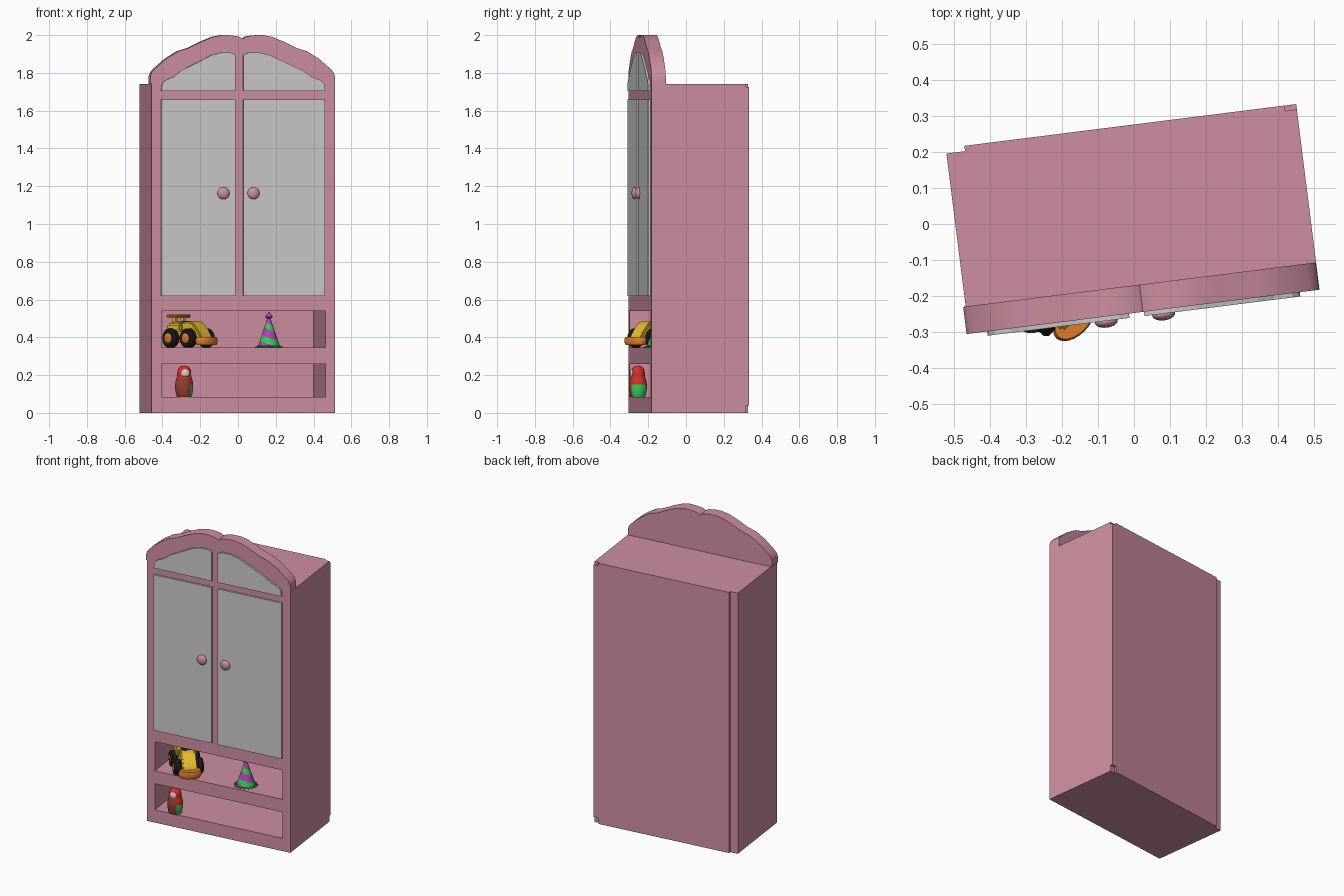
import bpy, bmesh, math
from mathutils import Matrix

if "Cube" in bpy.data.objects:
    bpy.data.objects.remove(bpy.data.objects["Cube"])

TURN = math.radians(7.17)          # the cabinet stands slightly turned
COLOURS = {
    "pink": (0.62, 0.275, 0.355), "light_grey": (0.61, 0.59, 0.60),
    "yellow": (0.80, 0.50, 0.03), "black": (0.012, 0.011, 0.01),
    "orange": (0.75, 0.20, 0.025), "purple": (0.42, 0.06, 0.45),
    "green": (0.04, 0.60, 0.10), "red": (0.65, 0.03, 0.025),
    "brown": (0.28, 0.05, 0.03), "pale": (0.75, 0.62, 0.56)}
MATS = {}
for n, c in COLOURS.items():
    MATS[n] = bpy.data.materials.new(n)
    MATS[n].diffuse_color = (*c, 1)


def finish(name, bm, mats, loc=(0, 0, 0), rot=(0, 0, TURN), smooth=False):
    bmesh.ops.recalc_face_normals(bm, faces=bm.faces)
    me = bpy.data.meshes.new(name)
    bm.to_mesh(me)
    bm.free()
    ob = bpy.data.objects.new(name, me)
    bpy.context.collection.objects.link(ob)
    for m in mats:
        me.materials.append(MATS[m])
    ob.location, ob.rotation_euler = loc, rot
    bpy.ops.object.select_all(action='DESELECT')
    ob.select_set(True)
    bpy.context.view_layer.objects.active = ob
    if smooth:
        bpy.ops.object.shade_smooth_by_angle(angle=math.radians(40))
    return ob


def plate(name, pts, y0, y1, mat, bevel=0, **kw):
    """Outline in x and z, extruded from y0 to y1."""
    bm = bmesh.new()
    f = bm.faces.new([bm.verts.new((x, y0, z)) for x, z in pts])
    r = bmesh.ops.extrude_face_region(bm, geom=[f])
    vs = [v for v in r["geom"] if isinstance(v, bmesh.types.BMVert)]
    bmesh.ops.translate(bm, verts=vs, vec=(0, y1 - y0, 0))
    if bevel:
        bmesh.ops.bevel(bm, geom=bm.edges[:], offset=bevel, segments=2, affect='EDGES')
    return finish(name, bm, [mat], **kw)


def box(name, x0, x1, y0, y1, z0, z1, mat, **kw):
    return plate(name, [(x0, z0), (x1, z0), (x1, z1), (x0, z1)], y0, y1, mat, **kw)


def lathe(name, prof, mats, n=24, rule=None, scale=(1, 1, 1), smooth=True, **kw):
    """Profile of (radius, z) turned around z; rule(angle, z) picks the colour."""
    bm = bmesh.new()
    rings = []
    for r, z in prof:
        if r == 0:
            rings.append([bm.verts.new((0, 0, z))] * n)
        else:
            rings.append([bm.verts.new((r * math.cos(k * math.tau / n),
                                        r * math.sin(k * math.tau / n), z)) for k in range(n)])
    for a, b in zip(rings, rings[1:]):
        for k in range(n):
            q = list(dict.fromkeys([a[k], a[(k + 1) % n], b[(k + 1) % n], b[k]]))
            f = bm.faces.new(q)
            if rule:
                z = (a[0].co.z + b[0].co.z) / 2
                f.material_index = rule((k + 0.5) * math.tau / n, z)
    bm.transform(Matrix.Diagonal((*scale, 1)))
    return finish(name, bm, mats, smooth=smooth, **kw)


# Cabinet body with two open shelves cut to the back
body = box("cabinet_body", -0.492, 0.488, -0.245, 0.259, 0, 1.74, "pink")
for z0, z1 in ((0.085, 0.26), (0.345, 0.54)):
    cut = box("shelf_cutter", -0.44, 0.435, -0.4, 0.25, z0, z1, "pink")
    cut.hide_render = True
    mod = body.modifiers.new("shelf", 'BOOLEAN')
    mod.object, mod.operation, mod.solver = cut, 'DIFFERENCE', 'EXACT'
    bpy.context.view_layer.objects.active = body
    bpy.ops.object.modifier_apply(modifier=mod.name)
    bpy.data.objects.remove(cut)

# Back panel with two nicked corners
plate("back_panel", [(-0.44, 0), (0.455, 0), (0.455, 0.04), (0.488, 0.04), (0.488, 1.725),
                     (0.455, 1.725), (0.455, 1.74), (-0.44, 1.74)], 0.259, 0.274, "pink")

# Wavy crown, mirrored about its centre notch
half = [(0.02, 1.992), (0.06, 1.999), (0.11, 2.0), (0.16, 1.99), (0.22, 1.965), (0.29, 1.931),
        (0.345, 1.914), (0.41, 1.873), (0.465, 1.825), (0.484, 1.805), (0.493, 1.78), (0.493, 1.74)]
mid = -0.006
plate("crown", [(mid - d, z) for d, z in reversed(half)] + [(mid, 1.98)]
      + [(mid + d, z) for d, z in half], -0.245, -0.169, "pink", smooth=True)

# Doors and arched panes above them
for side, x0, x1 in (("left", -0.045, -0.4415), ("right", -0.003, 0.433)):
    box(side + "_door", min(x0, x1), max(x0, x1), -0.257, -0.244, 0.62, 1.66, "light_grey")
    w = x1 - x0
    arch = [(0, 1.703), (0, 1.895), (0.07, 1.908), (0.2, 1.907), (0.33, 1.893), (0.45, 1.868),
            (0.6, 1.838), (0.73, 1.812), (0.83, 1.78), (0.95, 1.76), (0.99, 1.74), (1, 1.703)]
    plate(side + "_arch_pane", [(x0 + t * w, z) for t, z in arch], -0.257, -0.244, "light_grey")

# Round door knobs
ball = [(math.sin(i * math.pi / 10), -math.cos(i * math.pi / 10)) for i in range(11)]
ball[0], ball[-1] = (0, -1), (0, 1)
for side, x in (("left", -0.11), ("right", 0.0504)):
    c, s = math.cos(TURN), math.sin(TURN)
    lathe(side + "_knob", ball, ["pink"], scale=(0.032, 0.032, 0.017),
          loc=(x * c + 0.259 * s, x * s - 0.259 * c, 1.163), rot=(math.pi / 2, 0, TURN))

# Toy car, facing the front right corner
CAR = dict(loc=(-0.262, -0.172, 0), rot=(0, 0, -math.pi / 4))
plate("car_body", [(-0.11, 0.37), (-0.11, 0.46), (-0.08, 0.488), (-0.02, 0.475), (0.03, 0.487),
                   (0.07, 0.48), (0.115, 0.435), (0.14, 0.395), (0.14, 0.37)],
      -0.045, 0.045, "yellow", bevel=0.008, smooth=True, **CAR)
box("car_fenders", -0.105, 0.0, -0.062, 0.062, 0.43, 0.475, "yellow", bevel=0.01, **CAR)
box("car_windscreen", -0.02, 0.025, -0.03, 0.03, 0.47, 0.486, "black", **CAR)
box("car_wing", -0.115, -0.03, -0.055, 0.055, 0.503, 0.522, "orange", bevel=0.006, **CAR)
for y in (-0.03, 0.03):
    box("wing_post", -0.085, -0.06, y - 0.006, y + 0.006, 0.46, 0.51, "yellow", **CAR)
bl = CAR["loc"]
k = math.sqrt(0.5)
lathe("car_bumper", [(0, -0.022), (0.9, -0.022), (1, -0.01), (1, 0.01), (0.9, 0.022), (0, 0.022)],
      ["orange"], scale=(0.042, 0.07, 1), loc=(bl[0] + 0.135 * k, bl[1] - 0.135 * k, 0.381), rot=CAR["rot"])
for f in (-0.065, 0.065):
    for y in (-0.068, 0.068):
        at = (bl[0] + (f + y) * k, bl[1] + (y - f) * k, 0.396)
        turn = (math.pi / 2, 0, -math.pi / 4)
        lathe("car_tyre", [(0, -0.022), (0.042, -0.022), (0.051, -0.012), (0.051, 0.012),
                           (0.042, 0.022), (0, 0.022)], ["black"], loc=at, rot=turn)
        lathe("wheel_hub", [(0, -0.026), (0.02, -0.026), (0.029, -0.02), (0.029, 0.02),
                            (0.02, 0.026), (0, 0.026)], ["orange"], n=16, loc=at, rot=turn)

# Party hat with a spiral stripe, fringe and tuft
HAT = (0.164, -0.15, 0.345)
cone = [(0.058 - 0.052 * i / 24, 0.008 + 0.155 * i / 24) for i in range(25)]
lathe("party_hat", [(0, 0.008)] + cone + [(0, 0.165)], ["purple", "green"], n=32, loc=HAT,
      rule=lambda a, z: int((a / math.tau + z / 0.075) % 1 < 0.42))
bm = bmesh.new()
N = 36
rim = [bm.verts.new(((0.076 if i % 2 else 0.056) * math.cos(i * math.tau / N),
                     (0.076 if i % 2 else 0.056) * math.sin(i * math.tau / N),
                     0.002 if i % 2 else 0.014)) for i in range(N)]
top, low = bm.verts.new((0, 0, 0.022)), bm.verts.new((0, 0, 0))
for i in range(N):
    bm.faces.new((rim[i], rim[(i + 1) % N], top))
    bm.faces.new((rim[(i + 1) % N], rim[i], low))
finish("hat_fringe", bm, ["green"], loc=HAT)
lathe("hat_tuft", [(0, 0.15), (0.02, 0.16), (0.019, 0.168), (0.008, 0.18), (0, 0.192)],
      ["purple"], n=10, smooth=False, loc=HAT)

# Nesting doll: red shawl, brown front, green side
DOLL = (-0.285, -0.255, 0.085)


def doll_rule(a, z):
    d = math.degrees(a)
    if z > 0.1:
        return 0
    if 205 < d < 320:
        return 1
    return 2 if (d >= 320 or d < 70) and z < 0.068 else 0


outline = [(0, 0), (0.038, 0), (0.041, 0.008), (0.045, 0.025), (0.048, 0.045), (0.048, 0.065),
           (0.045, 0.085), (0.04, 0.1), (0.037, 0.11), (0.037, 0.125), (0.036, 0.138),
           (0.031, 0.15), (0.021, 0.16), (0.01, 0.164), (0, 0.165)]
lathe("doll", outline, ["red", "brown", "green"], n=32, rule=doll_rule, loc=DOLL, rot=(0, 0, 0))
lathe("doll_face", ball, ["pale"], n=20, scale=(0.022, 0.022, 0.008), rot=(math.pi / 2, 0, 0.2),
      loc=(DOLL[0] + 0.006, DOLL[1] - 0.033, 0.21))

for m in bpy.data.materials:
    if m.users and not m.is_grease_pencil:
        m.use_nodes = True
        m.node_tree.nodes["Principled BSDF"].inputs["Base Color"].default_value = m.diffuse_color
